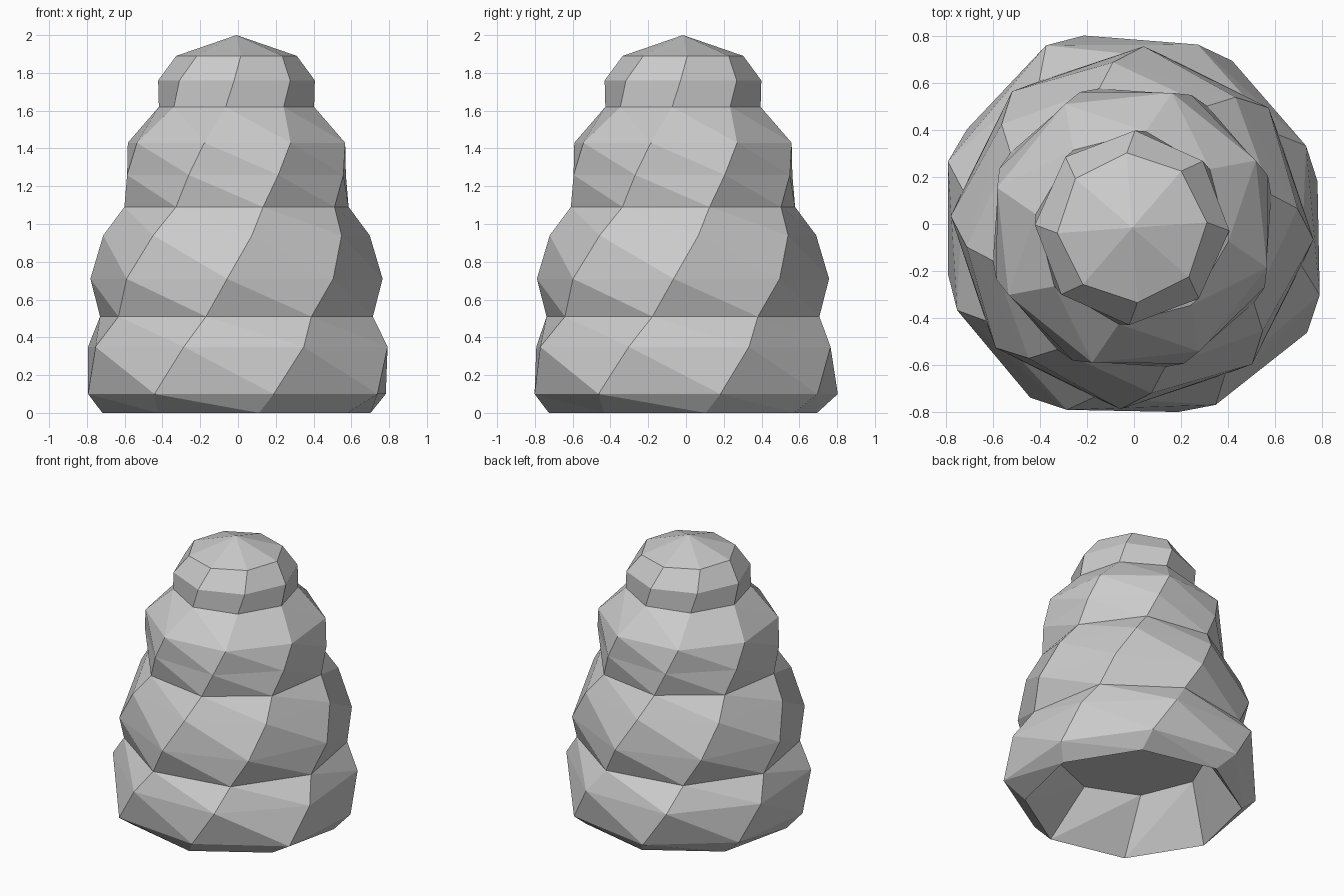
import bpy
import math
from mathutils import Vector

cube = bpy.data.objects.get("Cube")
if cube:
    bpy.data.objects.remove(cube, do_unlink=True)

SIDES = 8
CENTER = Vector((-0.008, -0.016, 0))
TWIST = 44.7
START = 9.6

# Slightly uneven corners on the two lowest bulges
FOOT = [0.81, 0.87, 0.815, 0.83, 0.845, 0.82, 0.81, 0.845]
BELLY = [0.835, 0.85, 0.82, 0.83, 0.86, 0.835, 0.825, 0.825]

# Height and corner radii of each ring: three bulging tiers and a domed cap
PROFILE = [(0, [0.72] * SIDES), (0.1, FOOT), (0.35, BELLY)]
PROFILE += [(z, [r] * SIDES) for z, r in (
    (0.51, 0.74), (0.71, 0.775), (0.94, 0.71),
    (1.09, 0.61), (1.26, 0.62), (1.43, 0.60),
    (1.62, 0.415), (1.76, 0.415), (1.89, 0.32))]
CAP_START = 1.6

grey = bpy.data.materials.new("plain_grey")
grey.use_nodes = True
grey.diffuse_color = (0.6, 0.6, 0.6, 1)
grey.node_tree.nodes["Principled BSDF"].inputs["Base Color"].default_value = (0.6, 0.6, 0.6, 1)


def ring(z, radii, turn):
    """Octagon at height z, turned by an angle in degrees from the front."""
    points = []
    for k, r in enumerate(radii):
        a = math.radians(turn) + math.tau * k / SIDES
        points.append(CENTER + Vector((r * math.sin(a), -r * math.cos(a), z)))
    return points


def make(name, verts, faces):
    mesh = bpy.data.meshes.new(name)
    mesh.from_pydata(verts, [], faces)
    mesh.materials.append(grey)
    obj = bpy.data.objects.new(name, mesh)
    bpy.context.collection.objects.link(obj)
    return obj


# Twisted outer shell: faceted tiers, plain panels on the cap, a pointed top
verts = [v for z, radii in PROFILE for v in ring(z, radii, START + TWIST * z)]
verts.append(CENTER + Vector((0, 0, 2)))
apex = len(verts) - 1
faces = []
for level, (z, radii) in enumerate(PROFILE):
    base = level * SIDES
    for k in range(SIDES):
        a, b = base + k, base + (k + 1) % SIDES
        c, d = b + SIDES, a + SIDES
        if level == len(PROFILE) - 1:
            faces.append((a, b, apex))
        elif z > CAP_START:
            faces.append((a, b, c, d))
        else:
            faces += [(a, b, d), (b, c, d)]
make("twisted_shell", verts, faces)

# Tapering hollow in the base with a flat ceiling
rim = ring(0, PROFILE[0][1], START)
ceiling = ring(0.36, [0.51] * SIDES, START - 10)
hollow = [tuple(reversed(range(SIDES, 2 * SIDES)))]
for k in range(SIDES):
    a, b = k, (k + 1) % SIDES
    hollow += [(b, a, a + SIDES), (b, a + SIDES, b + SIDES)]
make("hollow_base", rim + ceiling, hollow)
